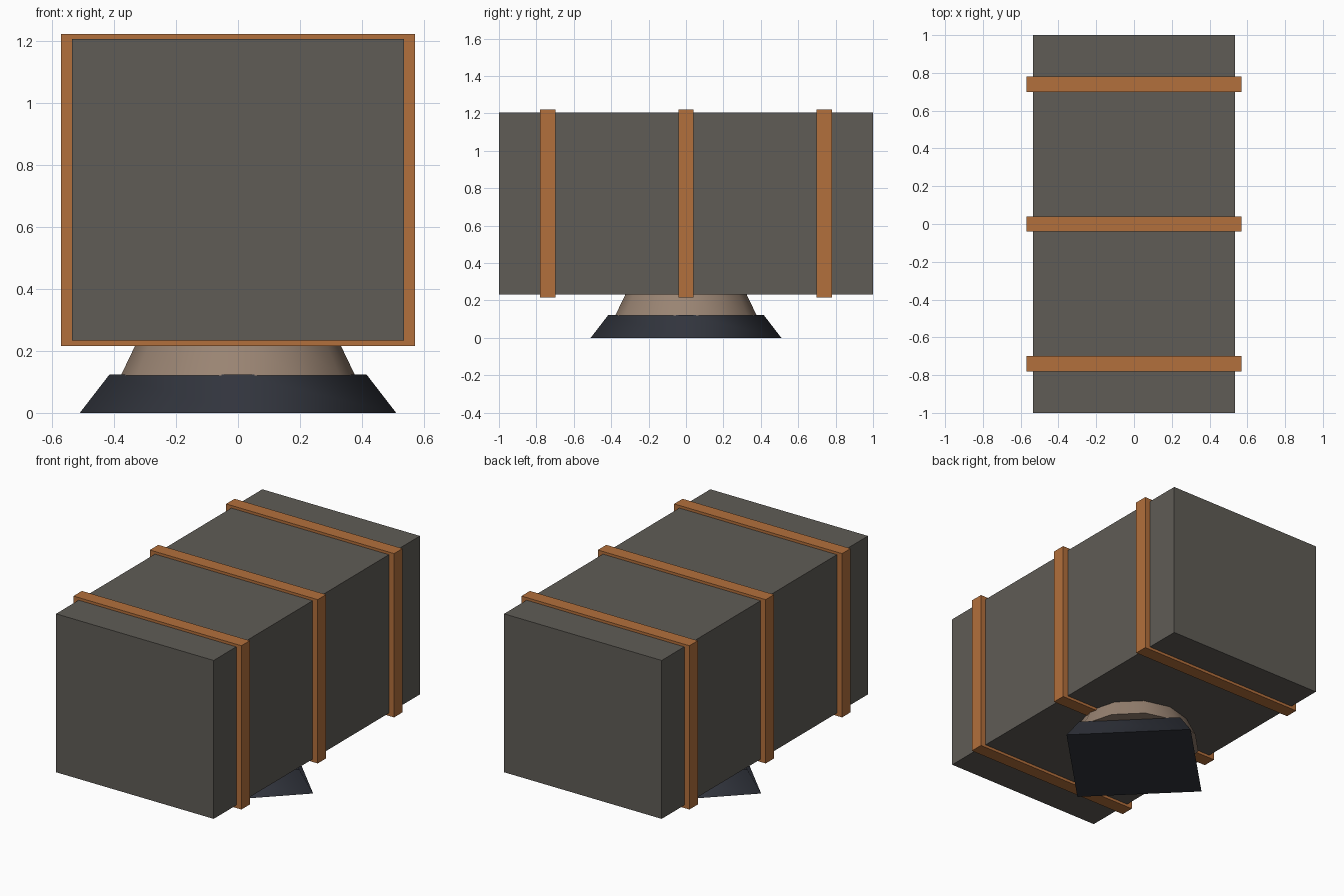
import bpy
import math

if "Cube" in bpy.data.objects:
    bpy.data.objects.remove(bpy.data.objects["Cube"])


def material(name, rgb):
    m = bpy.data.materials.new(name)
    m.diffuse_color = (*rgb, 1)
    m.use_nodes = True
    m.node_tree.nodes["Principled BSDF"].inputs["Base Color"].default_value = m.diffuse_color
    return m


def box(name, size, centre, mat):
    bpy.ops.mesh.primitive_cube_add(size=1, location=centre)
    ob = bpy.context.object
    ob.name = name
    ob.scale = size
    bpy.ops.object.transform_apply(location=False, rotation=False, scale=True)
    ob.data.materials.append(mat)
    return ob


def frustum(name, sides, r_low, r_high, z_low, z_high, mat):
    bpy.ops.mesh.primitive_cone_add(
        vertices=sides, radius1=r_low, radius2=r_high, depth=z_high - z_low,
        location=(0, 0, (z_low + z_high) / 2))
    ob = bpy.context.object
    ob.name = name
    ob.data.materials.append(mat)
    # Smooth around the walls, flat end caps with sharp rims
    for f in ob.data.polygons:
        f.use_smooth = abs(f.normal.z) < 0.99
    for e in ob.data.edges:
        za, zb = (ob.data.vertices[i].co.z for i in e.vertices)
        e.use_edge_sharp = math.isclose(za, zb, abs_tol=1e-5)
    return ob


grey = material("dark_grey", (0.115, 0.107, 0.093))
copper = material("copper", (0.45, 0.16, 0.045))
tan = material("tan", (0.32, 0.23, 0.17))
navy = material("near_black", (0.032, 0.036, 0.048))

# Four-sided foot with its corners on the axes
frustum("foot", 4, 0.51, 0.415, 0.0, 0.123, navy)

# Tapered neck under the body
frustum("neck", 12, 0.378, 0.318, 0.12, 0.245, tan)

# Long rectangular body
box("body", (1.07, 2.0, 0.972), (0, 0, 0.719), grey)

# Three bands wrapped around the body
for label, y in (("front", -0.74), ("middle", 0.0), ("back", 0.74)):
    box(label + "_band", (1.14, 0.082, 1.005), (0, y, 0.7185), copper)
